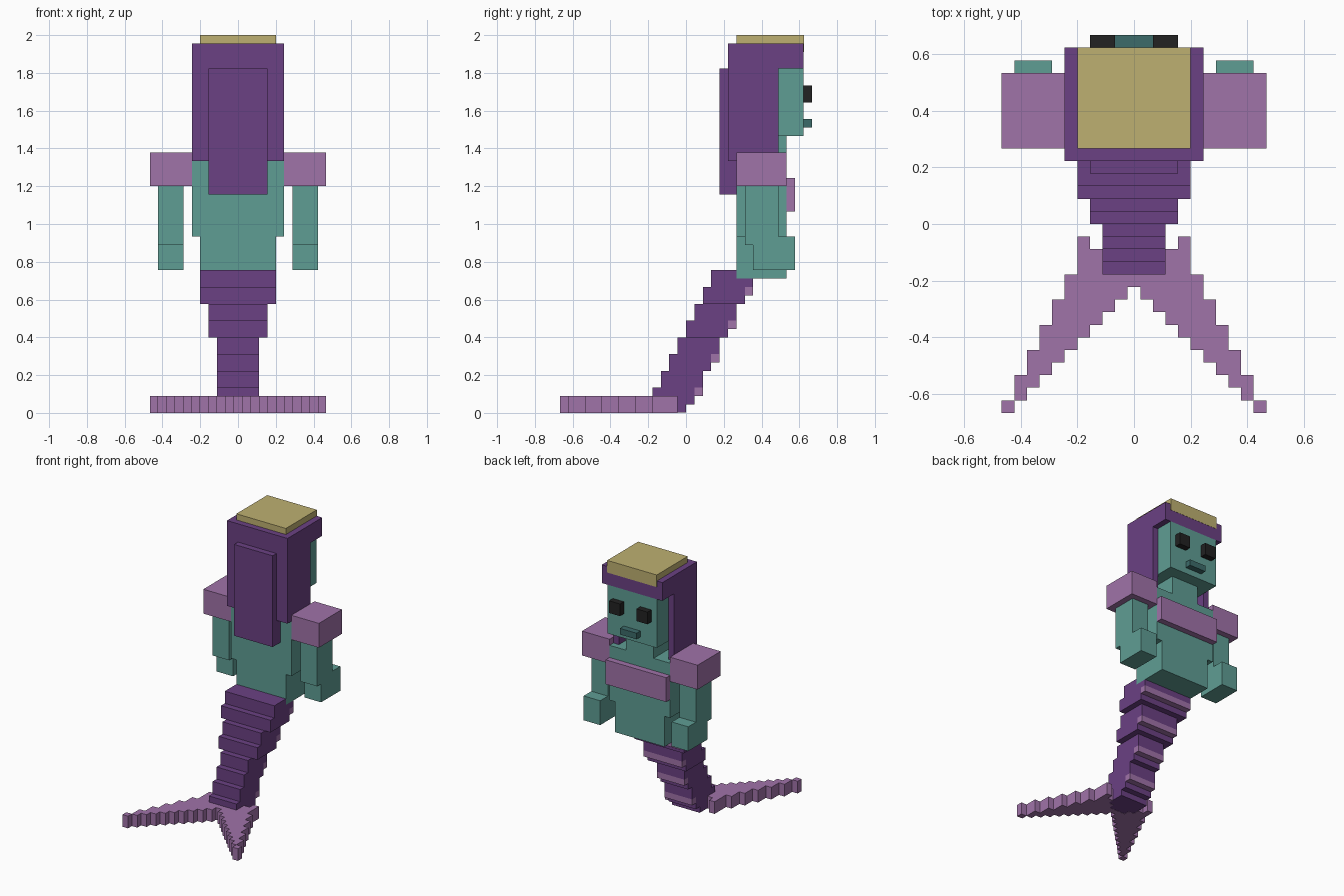
import bpy, bmesh

# Remove the default cube
if "Cube" in bpy.data.objects:
    bpy.data.objects.remove(bpy.data.objects["Cube"])

U = 2 / 45  # block size: the figure is 45 blocks tall


def material(name, rgb):
    lin = [((c / 255 + 0.055) / 1.055) ** 2.4 for c in rgb] + [1.0]
    m = bpy.data.materials.new(name)
    m.use_nodes = True
    m.diffuse_color = lin
    b = next(n for n in m.node_tree.nodes if n.type == 'BSDF_PRINCIPLED')
    b.inputs["Base Color"].default_value = lin
    b.inputs["Roughness"].default_value = 0.8
    return m


SKIN = material("teal_skin", (95, 157, 148))
LIPS = material("dark_teal", (60, 107, 106))
PURPLE = material("purple", (107, 65, 131))
PINK = material("mauve", (160, 115, 169))
GOLD = material("dull_gold", (190, 176, 113))
BLACK = material("black", (34, 34, 34))


def add_box(bm, x0, x1, y0, y1, z0, z1):
    v = bmesh.ops.create_cube(bm, size=1)["verts"]
    for p in v:
        p.co.x = (x0 if p.co.x < 0 else x1) * U
        p.co.y = (y0 if p.co.y < 0 else y1) * U
        p.co.z = (z0 if p.co.z < 0 else z1) * U


def finish(name, bm, mat):
    me = bpy.data.meshes.new(name)
    bm.to_mesh(me)
    bm.free()
    me.materials.append(mat)
    ob = bpy.data.objects.new(name, me)
    bpy.context.collection.objects.link(ob)
    return ob


def boxes(name, mat, *parts):
    """One object from boxes given as x0, x1, y0, y1, z0, z1 in blocks."""
    bm = bmesh.new()
    for p in parts:
        add_box(bm, *p)
    return finish(name, bm, mat)


def centred(name, mat, half, *yz):
    return boxes(name, mat, (-half, half) + yz)


def pair(name, mat, *parts):
    boxes("left_" + name, mat, *parts)
    boxes("right_" + name, mat, *[(-p[1], -p[0]) + p[2:] for p in parts])


# Head, neck and face
centred("head", SKIN, 4.5, 6, 14, 33, 41)
centred("neck", SKIN, 2.5, 7, 12, 30, 33)
centred("mouth", LIPS, 1.5, 14, 15, 34, 35)
pair("eye", BLACK, (1.5, 3.5, 14, 15, 37, 39))

# Hair and cap; the cap stands a hair proud of the fringe
centred("hair_top", PURPLE, 5.5, 5, 14, 41, 44)
centred("hair_back", PURPLE, 4.5, 5, 6, 30, 41)
pair("hair_side", PURPLE, (4.5, 5.5, 5, 11, 30, 41))
centred("hair_lock", PURPLE, 3.5, 4, 6, 26, 41)
centred("cap", GOLD, 4.5, 6, 14.03, 43, 45)

# Torso, chest band and arms
centred("chest", SKIN, 5.5, 6, 12, 21, 30)
centred("waist", SKIN, 4.5, 6, 12, 16, 21)
centred("chest_band", PINK, 5.5, 12, 13, 24, 28)
pair("shoulder", PINK, (5.5, 10.5, 6, 12, 27, 31))
pair("arm", SKIN, (6.5, 9.5, 7, 11, 20, 27))
pair("hand", SKIN, (6.5, 9.5, 8, 13, 17, 21))

# Tail: stepped segments that narrow and slope back going down
segments, stripes = [], []
for i in range(8):
    z = 15 - 2 * i
    half = 4.5 if i < 2 else 3.5 if i < 4 else 2.5
    segments.append((-half, half, 3 - i, 8 - i, z, z + 2))
    if i % 2:
        stripes.append((-half, half, 8 - i, 9 - i, z + 1, z + 2))
segments.append((-2.5, 2.5, -4, 0, 0.03, 1))
boxes("tail", PURPLE, *segments)
boxes("tail_stripes", PINK, *stripes)

# Tail fin: one strip per column, swept back to two points
fin = []
for k in range(-10, 11):
    a = abs(k)
    top = 6 - 2 * a if a >= 5 else -1 if a == 4 else -min(5 - a, 4)
    fin.append((k - 0.5, k + 0.5, -5 - a, top, 0, 2))
boxes("tail_fin", PINK, *fin)
